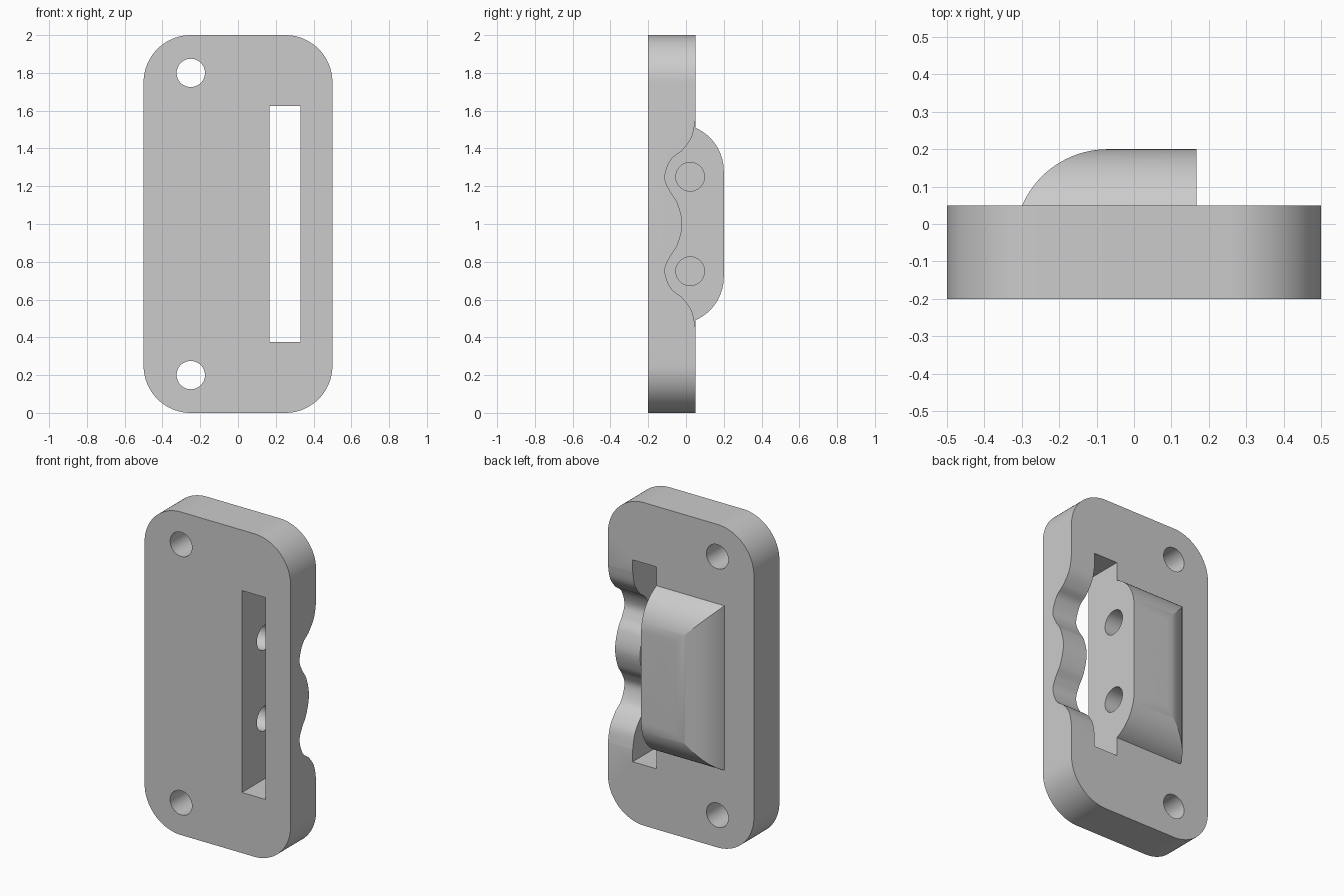
import bpy, bmesh
from math import sin, cos, pi, radians
from mathutils import Vector

if "Cube" in bpy.data.objects:
    bpy.data.objects.remove(bpy.data.objects["Cube"], do_unlink=True)

grey = bpy.data.materials.new("plain_grey")
grey.use_nodes = True
colour = (0.6, 0.6, 0.6, 1)
grey.diffuse_color = colour
grey.node_tree.nodes["Principled BSDF"].inputs["Base Color"].default_value = colour


def arc(a, b, radius, start, end, steps=24):
    """Points on a circle about (a, b), angles in degrees."""
    return [(a + radius * cos(radians(start + (end - start) * i / steps)),
             b + radius * sin(radians(start + (end - start) * i / steps)))
            for i in range(steps + 1)]


def circle(a, b, radius):
    return arc(a, b, radius, 0, 360, 48)[:-1]


def rectangle(a0, a1, b0, b1):
    return [(a0, b0), (a1, b0), (a1, b1), (a0, b1)]


def spline(points, steps=8):
    """Smooth curve through the given points."""
    p = [Vector(q) for q in [points[0]] + points + [points[-1]]]
    out = []
    for i in range(1, len(p) - 2):
        a, b, c, d = p[i - 1:i + 3]
        for k in range(steps):
            t = k / steps
            v = 0.5 * (2 * b + (c - a) * t + (2 * a - 5 * b + 4 * c - d) * t**2
                       + (3 * b - a - 3 * c + d) * t**3)
            out.append(tuple(v))
    return out + [points[-1]]


def prism(name, profile, axis, low, high):
    """Extrude a 2D profile along an axis; profile is in the other two axes."""
    place = {"x": lambda a, b, h: (h, a, b),
             "y": lambda a, b, h: (a, h, b),
             "z": lambda a, b, h: (a, b, h)}[axis]
    bm = bmesh.new()
    rings = [[bm.verts.new(place(a, b, h)) for a, b in profile] for h in (low, high)]
    for ring in rings:
        bm.faces.new(ring)
    n = len(profile)
    for i in range(n):
        j = (i + 1) % n
        bm.faces.new((rings[0][i], rings[0][j], rings[1][j], rings[1][i]))
    bmesh.ops.recalc_face_normals(bm, faces=bm.faces)
    mesh = bpy.data.meshes.new(name)
    bm.to_mesh(mesh)
    bm.free()
    mesh.materials.append(grey)
    obj = bpy.data.objects.new(name, mesh)
    bpy.context.collection.objects.link(obj)
    return obj


def combine(target, other, operation):
    mod = target.modifiers.new(operation, "BOOLEAN")
    mod.operation, mod.object, mod.solver = operation, other, "EXACT"
    bpy.context.view_layer.objects.active = target
    bpy.ops.object.modifier_apply(modifier=mod.name)
    bpy.data.objects.remove(other, do_unlink=True)


# Rounded base plate
outline = (arc(0.25, 1.75, 0.25, 0, 90) + arc(-0.25, 1.75, 0.25, 90, 180)
           + arc(-0.25, 0.25, 0.25, 180, 270) + arc(0.25, 0.25, 0.25, 270, 360))
plate = prism("latch_plate", outline, "y", -0.2, 0.05)

# Raised housing: rounded at top and bottom, and on its outer side
side = ([(-0.1, 0.47)] + arc(-0.05, 0.72, 0.25, 270, 360)
        + arc(-0.05, 1.28, 0.25, 0, 90) + [(-0.1, 1.53)])
housing = prism("housing", side, "x", -0.4, 0.25)
plan = [(0.22, -0.15), (0.22, 0.2)] + arc(-0.07, -0.05, 0.25, 90, 180) + [(-0.32, -0.15)]
combine(housing, prism("housing_plan", plan, "z", 0.4, 1.6), "INTERSECT")
combine(plate, housing, "UNION")

# Long slot through the plate and beside the housing
combine(plate, prism("slot", rectangle(0.167, 0.33, 0.375, 1.625), "y", -0.4, 0.4),
        "DIFFERENCE")

# Wavy finger relief in the back of the outer rail
half = [(0.05, 1.55), (0.03, 1.46), (-0.02, 1.39), (-0.08, 1.34), (-0.112, 1.25),
        (-0.088, 1.18), (-0.045, 1.11)]
wave = spline(half + [(-0.02, 1.0)] + [(y, 2 - z) for y, z in reversed(half)])
relief = prism("relief", wave + [(0.3, 0.45), (0.3, 1.55)], "x", 0.25, 0.6)
combine(plate, relief, "DIFFERENCE")

# Screw holes in the plate, and blind holes in the housing wall
for z in (0.2, 1.8):
    combine(plate, prism("screw_hole", circle(-0.25, z, 0.075), "y", -0.4, 0.4),
            "DIFFERENCE")
for z in (0.75, 1.25):
    combine(plate, prism("pin_hole", circle(0.022, z, 0.076), "x", -0.13, 0.25),
            "DIFFERENCE")

# Smooth the rounded surfaces, keep the edges crisp
bpy.ops.object.select_all(action="DESELECT")
plate.select_set(True)
bpy.context.view_layer.objects.active = plate
bpy.ops.object.shade_smooth_by_angle(angle=radians(18))
